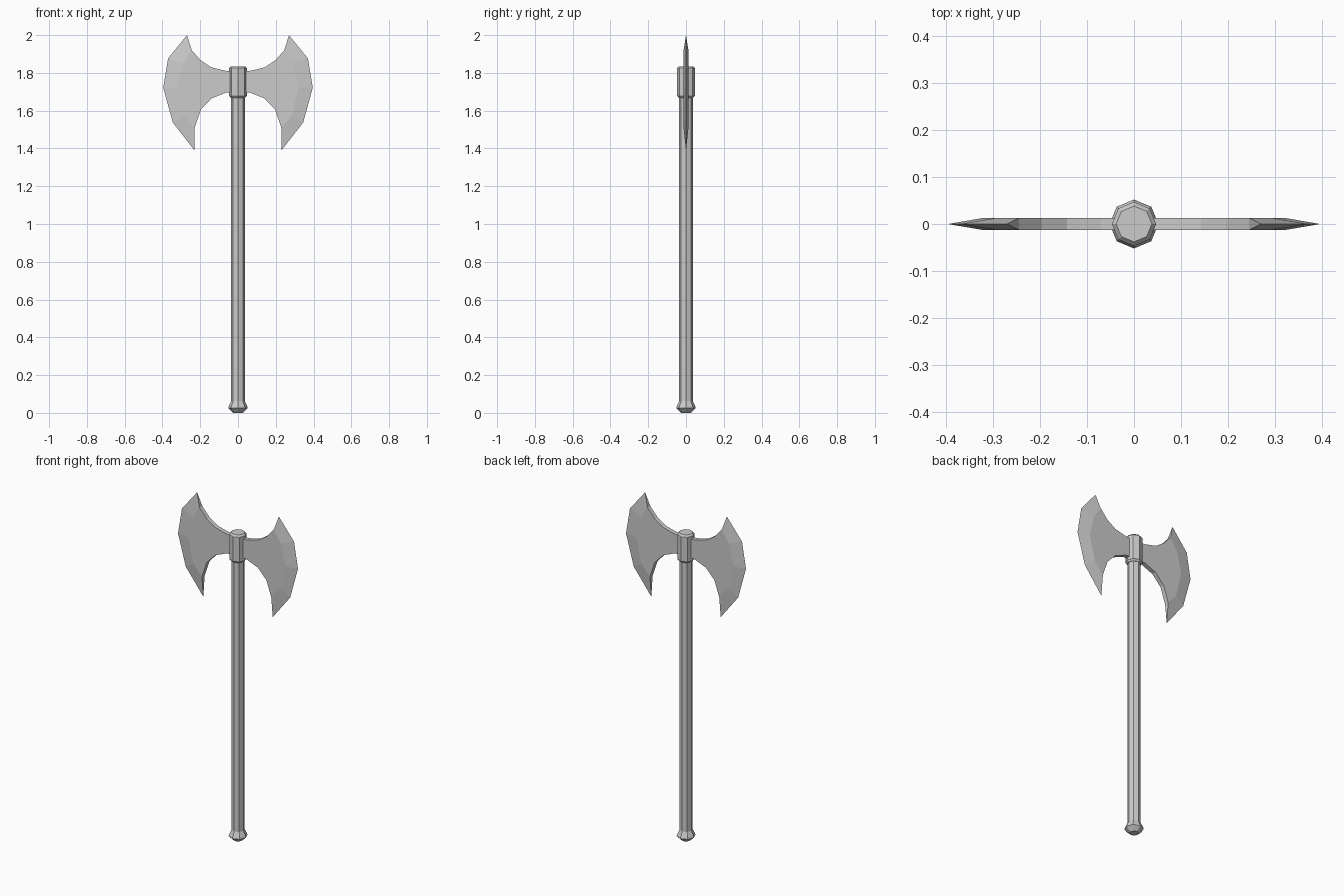
import bpy, bmesh, math

if "Cube" in bpy.data.objects:
    bpy.data.objects.remove(bpy.data.objects["Cube"])


def make_object(name, bm):
    bmesh.ops.recalc_face_normals(bm, faces=bm.faces)
    mesh = bpy.data.meshes.new(name)
    bm.to_mesh(mesh)
    bm.free()
    obj = bpy.data.objects.new(name, mesh)
    bpy.context.collection.objects.link(obj)
    return obj


def lathe(name, profile, sides=8):
    """Closed faceted solid from (radius, z) rings."""
    bm = bmesh.new()
    rings = []
    for r, z in profile:
        rings.append([bm.verts.new((r * math.cos(2 * math.pi * i / sides),
                                    r * math.sin(2 * math.pi * i / sides), z))
                      for i in range(sides)])
    for a, b in zip(rings, rings[1:]):
        for i in range(sides):
            j = (i + 1) % sides
            bm.faces.new((a[i], a[j], b[j], b[i]))
    bm.faces.new(rings[0])
    bm.faces.new(rings[-1])
    return make_object(name, bm)


# Handle with flared pommel
lathe("handle", [(0.025, 0.0), (0.052, 0.025), (0.05, 0.033),
                 (0.036, 0.062), (0.036, 1.69)])

# Collar holding the blades
lathe("collar", [(0.038, 1.668), (0.047, 1.678), (0.047, 1.825), (0.038, 1.835)])

# Double blade: flat plate, ground bevel to a sharp edge, mirrored
HALF = 0.013
upper = [(0.0, 1.805), (0.07, 1.812), (0.143, 1.83), (0.197, 1.866)]
ridge = [(0.245, 1.92), (0.292, 1.85), (0.32, 1.722), (0.285, 1.575), (0.229, 1.51)]
lower = [(0.197, 1.605), (0.14, 1.665), (0.065, 1.695), (0.0, 1.695)]
edge = [(0.27, 2.0), (0.37, 1.877), (0.396, 1.722), (0.345, 1.537), (0.229, 1.388)]

bm = bmesh.new()
plate = upper + ridge + lower
front = [bm.verts.new((x, -HALF, z)) for x, z in plate]
back = [bm.verts.new((x, HALF, z)) for x, z in plate]
sharp = [bm.verts.new((x, 0, z)) for x, z in edge]
first, last = len(upper), len(upper) + len(ridge) - 1
for side in (front, back):
    bm.faces.new(side)
    for k in range(len(edge) - 1):
        bm.faces.new((side[first + k], side[first + k + 1], sharp[k + 1], sharp[k]))
for i in list(range(first)) + list(range(last, len(plate) - 1)):
    bm.faces.new((front[i], front[i + 1], back[i + 1], back[i]))
for i, tip in ((first, sharp[0]), (last, sharp[-1])):
    bm.faces.new((front[i], back[i], tip))
blades = make_object("blades", bm)
blades.modifiers.new("Mirror", 'MIRROR')
